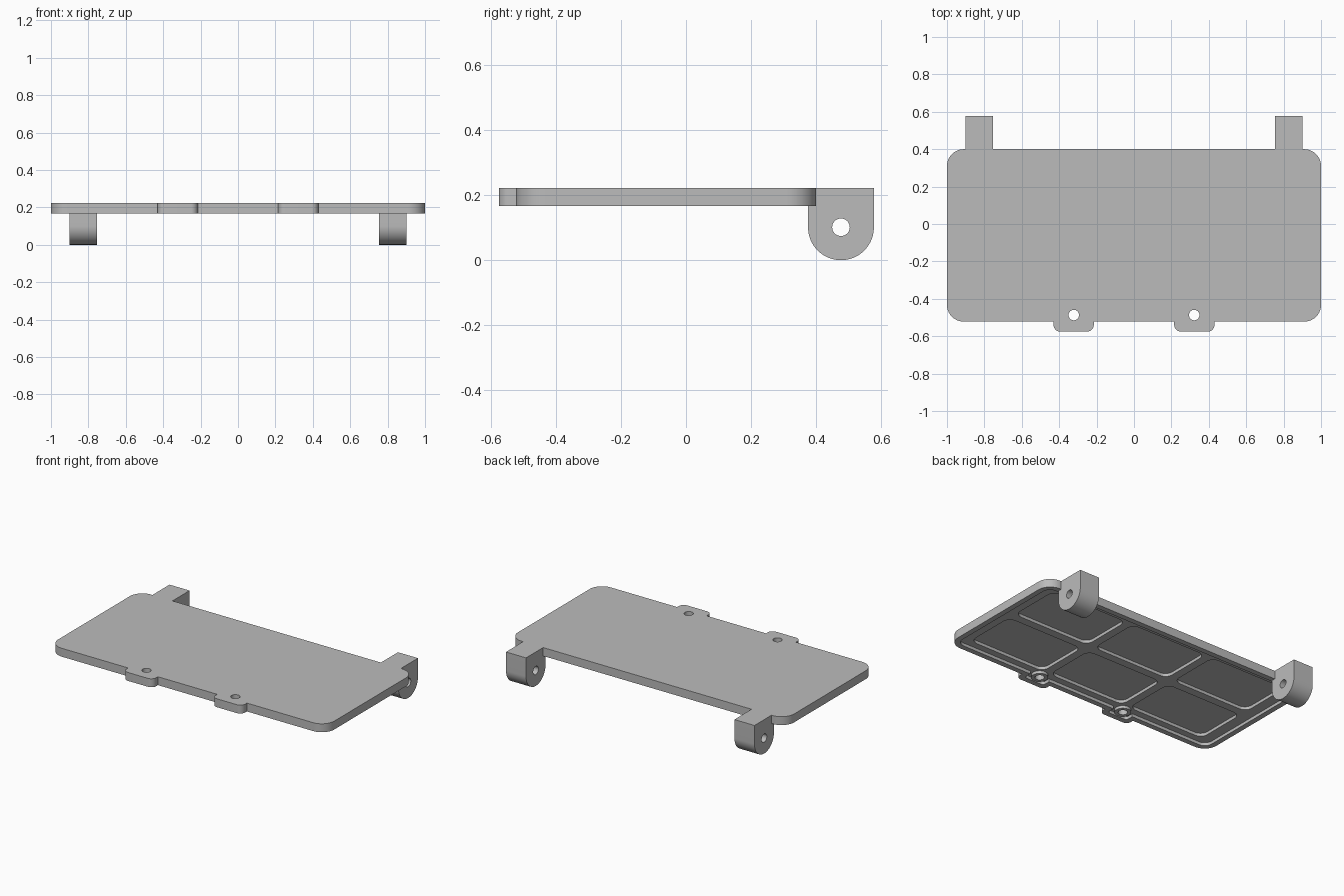
import bpy, bmesh
from math import pi, sin, cos, radians
from mathutils import Vector, Matrix

cube = bpy.data.objects.get("Cube")
if cube:
    bpy.data.objects.remove(cube, do_unlink=True)

grey = bpy.data.materials.new("plain_grey")
grey.use_nodes = True
GREY = (0.5, 0.5, 0.5, 1)
grey.diffuse_color = GREY
grey.node_tree.nodes["Principled BSDF"].inputs["Base Color"].default_value = GREY

BOTTOM, LEDGE, FLOOR, TOP = 0.167, 0.187, 0.207, 0.222
HOLE_X, HOLE_Y = 0.322, -0.487
# Maps a profile drawn in (y, z) so that it is extruded along x
ALONG_X = Matrix(((0, 0, 1, 0), (1, 0, 0, 0), (0, 1, 0, 0), (0, 0, 0, 1)))


def rounded(corners, steps=10):
    """Round right-angled corners given as (x, y, radius)."""
    points = []
    for i, (x, y, r) in enumerate(corners):
        p = Vector((x, y))
        if r == 0:
            points.append(p)
            continue
        a = (Vector(corners[i - 1][:2]) - p).normalized()
        b = (Vector(corners[(i + 1) % len(corners)][:2]) - p).normalized()
        centre = p + r * (a + b)
        for k in range(steps + 1):
            t = pi / 2 * k / steps
            points.append(centre - r * (b * cos(t) + a * sin(t)))
    return points


def circle(x, y, r, n=32):
    return [Vector((x + r * cos(2 * pi * k / n), y + r * sin(2 * pi * k / n)))
            for k in range(n)]


def box(x, y, w, h, r):
    return rounded([(x + sx * w / 2, y + sy * h / 2, r)
                    for sx, sy in ((-1, -1), (1, -1), (1, 1), (-1, 1))])


def prisms(name, outlines, low, high, matrix=Matrix()):
    """One object made of closed outlines extruded from low to high."""
    bm = bmesh.new()
    for outline in outlines:
        face = bm.faces.new([bm.verts.new((p.x, p.y, low)) for p in outline])
        new = bmesh.ops.extrude_face_region(bm, geom=[face])["geom"]
        bmesh.ops.translate(bm, vec=(0, 0, high - low),
                            verts=[g for g in new if isinstance(g, bmesh.types.BMVert)])
    bm.transform(matrix)
    bmesh.ops.recalc_face_normals(bm, faces=bm.faces)
    mesh = bpy.data.meshes.new(name)
    bm.to_mesh(mesh)
    bm.free()
    mesh.materials.append(grey)
    obj = bpy.data.objects.new(name, mesh)
    bpy.context.collection.objects.link(obj)
    return obj


def combine(target, tool, operation):
    mod = target.modifiers.new(tool.name, 'BOOLEAN')
    mod.operation, mod.object, mod.solver = operation, tool, 'EXACT'
    bpy.context.view_layer.objects.active = target
    bpy.ops.object.modifier_apply(modifier=mod.name)
    bpy.data.objects.remove(tool, do_unlink=True)


def cover_outline(inset):
    """Cover with two front tabs, optionally shrunk by a wall thickness."""
    i = inset
    half = [(0.215 + i, -0.522 + i, 0), (0.215 + i, -0.575 + i, 0.035 - i / 2),
            (0.43 - i, -0.575 + i, 0.035 - i / 2), (0.43 - i, -0.522 + i, 0),
            (1 - i, -0.522 + i, 0.09 - i), (1 - i, 0.4 - i, 0.09 - i)]
    return rounded(half + [(-x, y, r) for x, y, r in reversed(half)])


# Cover plate with a hollow underside
cover = prisms("cover_plate", [cover_outline(0)], BOTTOM, TOP)
combine(cover, prisms("rim_recess", [cover_outline(0.035)], BOTTOM - 0.05, LEDGE), 'DIFFERENCE')

# Six rounded pockets separated by ribs
pockets = [box(x, y, 0.56, 0.355, 0.05)
           for x in (-0.615, 0, 0.615) for y in (-0.265, 0.145)]
combine(cover, prisms("pockets", pockets, BOTTOM - 0.05, FLOOR), 'DIFFERENCE')

# Screw bosses and their through holes
sides = (-HOLE_X, HOLE_X)
combine(cover, prisms("bosses", [circle(x, HOLE_Y, 0.05) for x in sides],
                      BOTTOM + 0.002, TOP - 0.005), 'UNION')
combine(cover, prisms("screw_holes", [circle(x, HOLE_Y, 0.028) for x in sides],
                      0, 0.4), 'DIFFERENCE')

# Hinge lugs at the back, rounded below and drilled sideways
lug = rounded([(0.375, TOP, 0), (0.577, TOP, 0), (0.577, 0, 0.1005), (0.375, 0, 0.1005)], 20)
for low, high in ((-0.9, -0.755), (0.755, 0.9)):
    combine(cover, prisms("hinge_lug", [lug], low, high, ALONG_X), 'UNION')
combine(cover, prisms("pin_hole", [circle(0.476, 0.101, 0.027)], -1.2, 1.2, ALONG_X), 'DIFFERENCE')

bpy.ops.object.select_all(action='DESELECT')
cover.select_set(True)
bpy.context.view_layer.objects.active = cover
bpy.ops.object.shade_smooth_by_angle(angle=radians(30))
